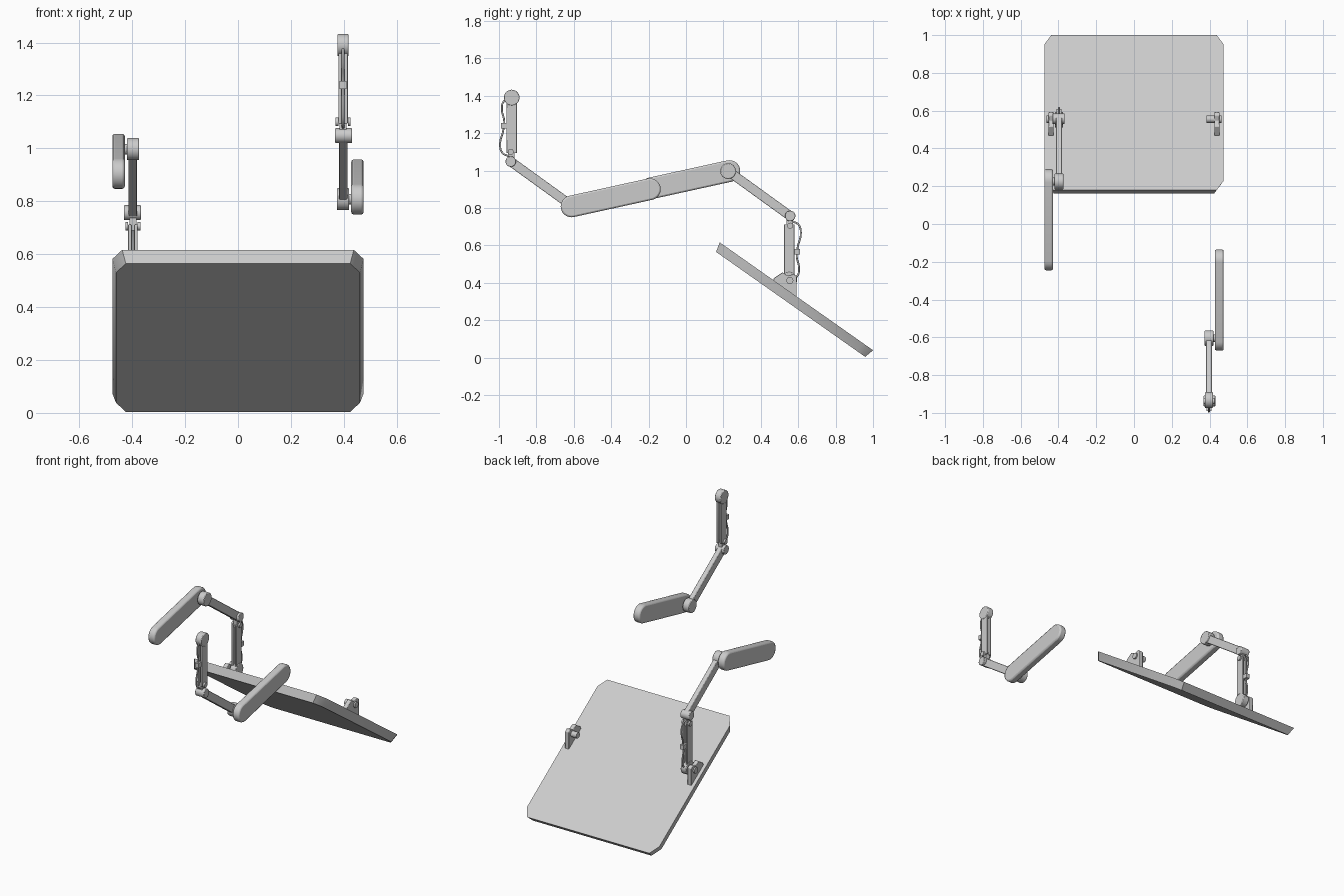
import bpy, bmesh, math
from mathutils import Vector, Matrix

if "Cube" in bpy.data.objects:
    bpy.data.objects.remove(bpy.data.objects["Cube"])

grey = bpy.data.materials.new("light grey")
grey.diffuse_color = (0.6, 0.6, 0.6, 1)
grey.use_nodes = True
grey.node_tree.nodes["Principled BSDF"].inputs["Base Color"].default_value = grey.diffuse_color

# Second arm is the first one inverted through this point
PIVOT = Vector((0, -0.19, 0.9025))
SHOULDER, ELBOW, WRIST = (0.225, 0.997), (0.557, 0.757), (0.552, 0.415)
ARM_X = -0.397


def finish(bm, name, flip=False, bevel=0):
    if flip:
        for v in bm.verts:
            v.co = 2 * PIVOT - v.co
    bmesh.ops.recalc_face_normals(bm, faces=bm.faces)
    me = bpy.data.meshes.new(name)
    bm.to_mesh(me)
    bm.free()
    ob = bpy.data.objects.new(name, me)
    bpy.context.collection.objects.link(ob)
    me.materials.append(grey)
    if bevel:
        m = ob.modifiers.new("bevel", 'BEVEL')
        m.width, m.segments, m.limit_method = bevel, 2, 'ANGLE'
        m.angle_limit = math.radians(40)
    bpy.context.view_layer.objects.active = ob
    ob.select_set(True)
    bpy.ops.object.shade_smooth_by_angle(angle=math.radians(35))
    ob.select_set(False)
    return ob


def prism(name, pts, x0, x1, flip=False, bevel=0):
    """Extrude a (y, z) outline from x0 to x1."""
    bm = bmesh.new()
    a = [bm.verts.new((x0, y, z)) for y, z in pts]
    b = [bm.verts.new((x1, y, z)) for y, z in pts]
    bm.faces.new(a)
    bm.faces.new(b)
    for i in range(len(pts)):
        j = (i + 1) % len(pts)
        bm.faces.new((a[i], a[j], b[j], b[i]))
    return finish(bm, name, flip, bevel)


def disc(c, r, n=32):
    return [(c[0] + r * math.cos(2 * math.pi * i / n),
             c[1] + r * math.sin(2 * math.pi * i / n)) for i in range(n)]


def capsule(p, q, r, n=16):
    """Stadium outline around the segment p-q."""
    ang = math.atan2(q[1] - p[1], q[0] - p[0])
    out = []
    for c, start in ((q, ang - math.pi / 2), (p, ang + math.pi / 2)):
        for i in range(n + 1):
            t = start + math.pi * i / n
            out.append((c[0] + r * math.cos(t), c[1] + r * math.sin(t)))
    return out


def box(y0, y1, z0, z1):
    return [(y0, z0), (y1, z0), (y1, z1), (y0, z1)]


def cable(name, pts, r, flip):
    cu = bpy.data.curves.new(name, 'CURVE')
    cu.dimensions, cu.bevel_depth, cu.bevel_resolution = '3D', r, 2
    cu.use_fill_caps = True
    cu.resolution_u = 6
    sp = cu.splines.new('BEZIER')
    sp.bezier_points.add(len(pts) - 1)
    for bp, (y, z) in zip(sp.bezier_points, pts):
        co = Vector((ARM_X, y, z))
        bp.co = 2 * PIVOT - co if flip else co
        bp.handle_left_type = bp.handle_right_type = 'AUTO'
    ob = bpy.data.objects.new(name, cu)
    bpy.context.collection.objects.link(ob)
    cu.materials.append(grey)


def arm(side, flip):
    X = ARM_X
    # rounded paddle and its hub
    prism(side + "_paddle", capsule((-0.187, 0.905), (0.232, 0.997), 0.058),
          -0.475, -0.428, flip, 0.009)
    prism(side + "_paddle_pin", disc(SHOULDER, 0.02), -0.432, -0.41, flip)
    prism(side + "_shoulder_hub", disc(SHOULDER, 0.042), -0.42, -0.374, flip, 0.004)
    # upper link
    prism(side + "_upper_link", capsule(SHOULDER, ELBOW, 0.025), X - 0.016, X + 0.016, flip, 0.003)
    # elbow joint
    prism(side + "_elbow_hub", disc(ELBOW, 0.028), X - 0.034, X + 0.03, flip, 0.003)
    prism(side + "_elbow_neck", box(0.537, 0.573, 0.69, 0.75), X - 0.013, X + 0.013, flip)
    # twin side plates of the lower link
    for i, s in enumerate((-1, 1)):
        lo, hi = sorted((X + s * 0.006, X + s * 0.018))
        prism(f"{side}_lower_plate_{i}", box(0.524, 0.58, 0.42, 0.712), lo, hi, flip, 0.003)
        lo, hi = sorted((X + s * 0.018, X + s * 0.029))
        prism(f"{side}_lug_{i}", disc((0.557, 0.705), 0.016, 16), lo, hi, flip)
    # wrist joint
    prism(side + "_wrist_hub", disc(WRIST, 0.042), X - 0.021, X + 0.021, flip, 0.004)
    # cable held by a clip
    prism(side + "_cable_clip", box(0.575, 0.61, 0.55, 0.58), X - 0.013, X + 0.013, flip)
    cable(side + "_cable", [(0.565, 0.73), (0.602, 0.71), (0.614, 0.665), (0.597, 0.59),
                            (0.592, 0.54), (0.604, 0.48), (0.594, 0.435), (0.56, 0.425)],
          0.005, flip)


arm("left", False)
arm("right", True)

# sloping board with clipped corners and a tapered underside
bm = bmesh.new()
top, slope = Vector((0, 0.18, 0.616)), Vector((0, 0.82, -0.577))
u = slope.normalized()
n = Vector((0, -u.z, u.y))
L = slope.length


def ring(inset, depth):
    w, a, b = 0.475 - inset, inset, L - inset
    cx, cy = 0.037, 0.06
    pts = [(-w + cx, a), (w - cx, a), (w, a + cy), (w, b - cy),
           (w - cx, b), (-w + cx, b), (-w, b - cy), (-w, a + cy)]
    return [bm.verts.new(top + Vector((x, 0, 0)) + u * t - n * depth) for x, t in pts]


r0, r1 = ring(0, 0), ring(0.014, 0.053)
bm.faces.new(r0)
bm.faces.new(r1)
for i in range(8):
    j = (i + 1) % 8
    bm.faces.new((r0[i], r0[j], r1[j], r1[i]))
finish(bm, "board")

# board brackets with pivot pins
tab = [(0.465, 0.405), (0.47, 0.425), (0.515, 0.455), (0.545, 0.437), (0.575, 0.447),
       (0.592, 0.435), (0.592, 0.32)]
for side, s in (("left", -1), ("right", 1)):
    lo, hi = sorted((s * 0.425, s * 0.453))
    prism(side + "_bracket", tab, lo, hi, bevel=0.003)
    lo, hi = sorted((s * 0.385, s * 0.462))
    prism(side + "_bracket_pin", disc((0.555, 0.412), 0.019, 20), lo, hi)
